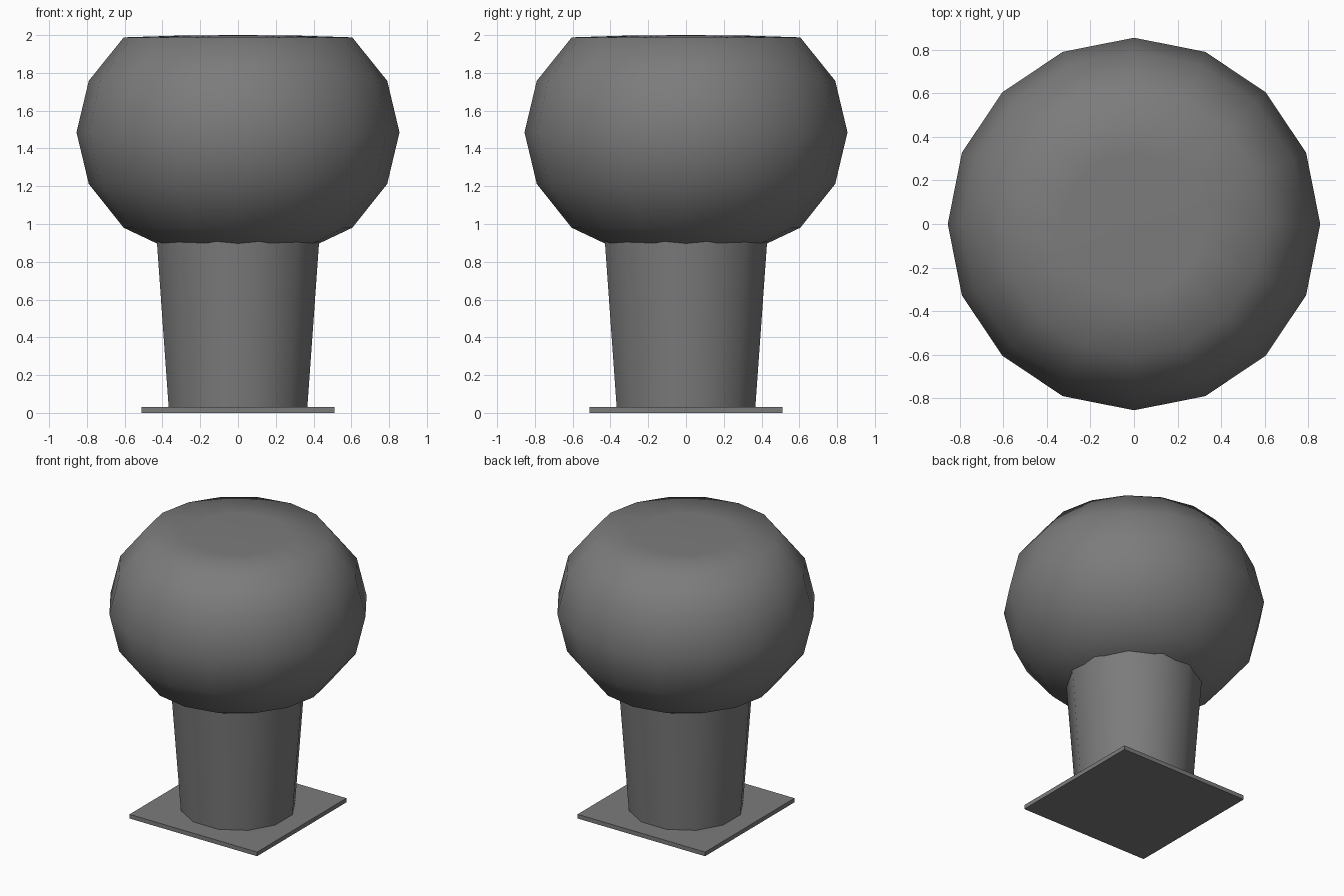
import bpy, math

if "Cube" in bpy.data.objects:
    bpy.data.objects.remove(bpy.data.objects["Cube"])

grey = bpy.data.materials.new("dark grey")
grey.diffuse_color = (0.2, 0.2, 0.2, 1)
grey.use_nodes = True
grey.node_tree.nodes["Principled BSDF"].inputs["Base Color"].default_value = grey.diffuse_color


def lathe(name, profile, sides, turn=0.0, smooth=None):
    """Revolve (radius, z) points, bottom to top, and close both ends."""
    verts, faces = [], []
    for r, z in profile:
        for i in range(sides):
            a = math.radians(turn) + 2 * math.pi * i / sides
            verts.append((r * math.cos(a), r * math.sin(a), z))
    for k in range(len(profile) - 1):
        for i in range(sides):
            j = (i + 1) % sides
            faces.append((k * sides + i, k * sides + j,
                          (k + 1) * sides + j, (k + 1) * sides + i))
    last = (len(profile) - 1) * sides
    faces.append(tuple(reversed(range(sides))))
    faces.append(tuple(range(last, last + sides)))
    mesh = bpy.data.meshes.new(name)
    mesh.from_pydata(verts, [], faces)
    mesh.materials.append(grey)
    obj = bpy.data.objects.new(name, mesh)
    bpy.context.collection.objects.link(obj)
    for p in mesh.polygons:
        p.use_smooth = smooth is not None
    if smooth is not None:
        bpy.ops.object.select_all(action='DESELECT')
        obj.select_set(True)
        bpy.context.view_layer.objects.active = obj
        bpy.ops.object.shade_smooth_by_angle(angle=math.radians(smooth))
    return obj


# square foot plate
lathe("base_plate", [(0.51 * math.sqrt(2), 0.0), (0.51 * math.sqrt(2), 0.03)], 4, 45)

# tapered twelve-sided stem
lathe("stem", [(0.38, 0.03), (0.445, 0.91)], 12, 15, smooth=40)

# squashed globe with a flattened top
lathe("globe_head", [(0.33, 0.85), (0.605, 0.98), (0.79, 1.212), (0.855, 1.485),
                     (0.79, 1.758), (0.605, 1.988), (0.327, 1.997), (0.03, 2.0)],
      16, smooth=80)
